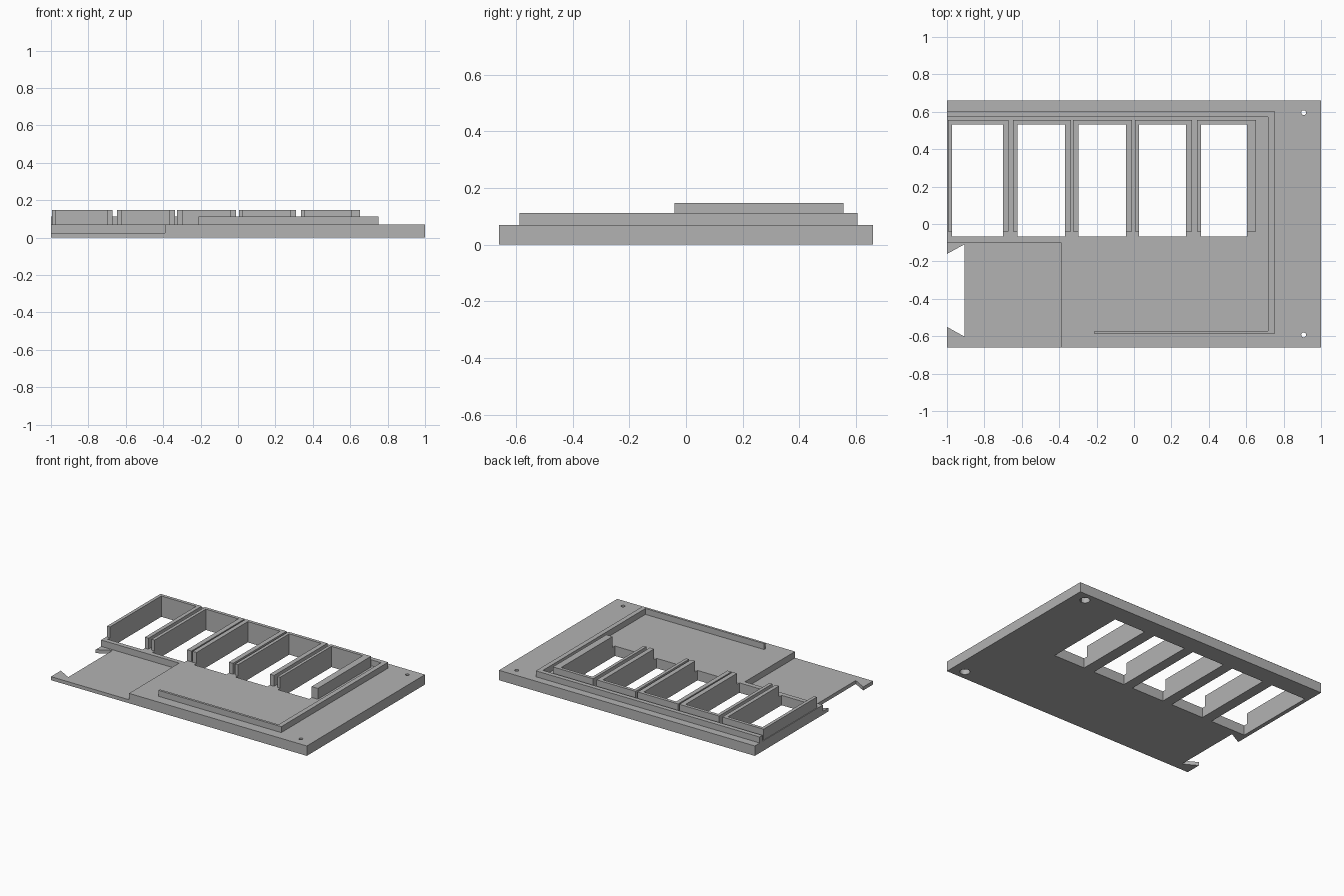
import bpy, bmesh, math

if "Cube" in bpy.data.objects:
    bpy.data.objects.remove(bpy.data.objects["Cube"])

grey = bpy.data.materials.new("plain_grey")
grey.diffuse_color = (0.45, 0.45, 0.45, 1)
grey.use_nodes = True
grey.node_tree.nodes["Principled BSDF"].inputs["Base Color"].default_value = grey.diffuse_color

BASE, RECESS, RAIL, WALL = 0.07, 0.025, 0.112, 0.147
FRONT, BACK = -0.66, 0.66


def prism(name, outline, z0, z1):
    """Extrude a flat outline from z0 to z1."""
    bm = bmesh.new()
    face = bm.faces.new([bm.verts.new((x, y, z0)) for x, y in outline])
    top = bmesh.ops.extrude_face_region(bm, geom=[face])["geom"]
    bmesh.ops.translate(bm, vec=(0, 0, z1 - z0),
                        verts=[g for g in top if isinstance(g, bmesh.types.BMVert)])
    bmesh.ops.recalc_face_normals(bm, faces=bm.faces)
    me = bpy.data.meshes.new(name)
    bm.to_mesh(me)
    bm.free()
    me.materials.append(grey)
    ob = bpy.data.objects.new(name, me)
    bpy.context.collection.objects.link(ob)
    return ob


def rect(x0, x1, y0, y1):
    return [(x0, y0), (x1, y0), (x1, y1), (x0, y1)]


def circle(cx, cy, r, n=24):
    return [(cx + r * math.cos(2 * math.pi * i / n),
             cy + r * math.sin(2 * math.pi * i / n)) for i in range(n)]


def cut(target, outline, z0, z1):
    """Subtract an extruded outline from the target."""
    cutter = prism("cutter", outline, z0, z1)
    cutter.hide_render = True
    mod = target.modifiers.new("cut", 'BOOLEAN')
    mod.operation, mod.solver, mod.object = 'DIFFERENCE', 'EXACT', cutter
    bpy.context.view_layer.objects.active = target
    bpy.ops.object.modifier_apply(modifier=mod.name)
    bpy.data.objects.remove(cutter)


# base plate with lowered front left corner
plate = prism("base_plate", rect(-1, 1, FRONT, BACK), 0, BASE)
cut(plate, rect(-1.1, -0.39, FRONT - 0.1, -0.10), RECESS, 0.2)

# dovetail notch in the left edge
cut(plate, [(-1.095, -0.21), (-1.095, -0.50), (-1, -0.55), (-0.905, -0.603),
            (-0.905, -0.108), (-1, -0.16)], -0.1, 0.05)

# screw holes, wider from below
for y in (-0.593, 0.595):
    cut(plate, circle(0.907, y, 0.013), -0.1, 0.2)
    cut(plate, circle(0.907, y, 0.033), -0.1, 0.035)

# windows, each with a three sided wall open to the front:
# (wall left, window left, window right, wall right)
bays = [(-0.995, -0.972, -0.70, -0.672),
        (-0.647, -0.624, -0.37, -0.336),
        (-0.327, -0.296, -0.043, -0.01),
        (0.005, 0.028, 0.277, 0.31),
        (0.337, 0.358, 0.603, 0.652)]
for i, (a, b, c, d) in enumerate(bays):
    cut(plate, rect(b, c, -0.067, 0.532), -0.1, 0.2)
    prism(f"window_wall_{i + 1}",
          [(a, -0.04), (b, -0.04), (b, 0.532), (c, 0.532),
           (c, -0.04), (d, -0.04), (d, 0.555), (a, 0.555)], BASE, WALL)

# low rail along the back, right and part of the front
prism("border_rail",
      [(-1, 0.605), (-1, 0.573), (0.717, 0.573), (0.717, -0.571),
       (-0.21, -0.571), (-0.21, -0.588), (0.75, -0.588), (0.75, 0.605)], BASE, RAIL)
